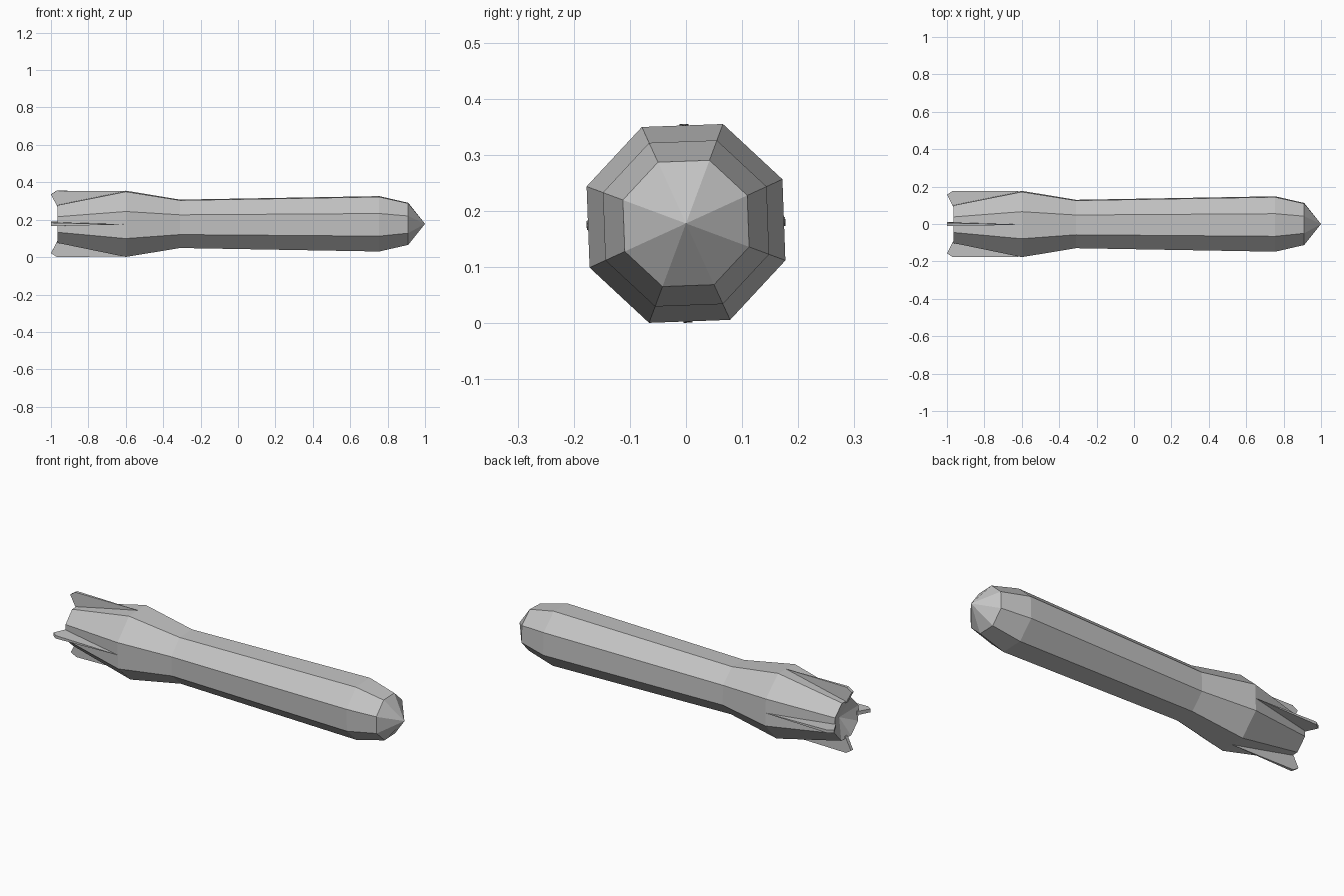
import bpy
import bmesh
from math import cos, sin, pi, radians
from mathutils import Matrix, Vector

if "Cube" in bpy.data.objects:
    bpy.data.objects.remove(bpy.data.objects["Cube"], do_unlink=True)

AXIS_Z = 0.178
SIDES = 8
TWIST = radians(2.1)

grey = bpy.data.materials.new("plain grey")
grey.use_nodes = True
grey.diffuse_color = (0.55, 0.55, 0.55, 1)
grey.node_tree.nodes["Principled BSDF"].inputs["Base Color"].default_value = (0.55, 0.55, 0.55, 1)


def finish(bm, name):
    bmesh.ops.recalc_face_normals(bm, faces=bm.faces)
    mesh = bpy.data.meshes.new(name)
    bm.to_mesh(mesh)
    bm.free()
    mesh.materials.append(grey)
    obj = bpy.data.objects.new(name, mesh)
    obj.location.z = AXIS_Z
    bpy.context.collection.objects.link(obj)
    return obj


# Body: eight-sided rings along x, with a pointed nose and a hollowed tail
profile = [(-0.965, 0.109), (-0.6, 0.189), (-0.31, 0.138), (0.755, 0.158), (0.91, 0.12)]
bm = bmesh.new()
rings = []
for x, r in profile:
    angles = [TWIST + (i + 0.5) * 2 * pi / SIDES for i in range(SIDES)]
    rings.append([bm.verts.new((x, r * cos(a), r * sin(a))) for a in angles])
nose = bm.verts.new((1, 0, 0))
tail = bm.verts.new((-0.92, 0, 0))
for i in range(SIDES):
    j = (i + 1) % SIDES
    for a, b in zip(rings, rings[1:]):
        bm.faces.new((a[i], a[j], b[j], b[i]))
    bm.faces.new((rings[-1][i], rings[-1][j], nose))
    bm.faces.new((rings[0][j], rings[0][i], tail))
finish(bm, "body")


# Fins: wedges that thicken from a sharp front to a blunt rear
outline = [(-0.6, 0.1, 0.0005), (-0.6, 0.175, 0.0005), (-0.97, 0.177, 0.008),
           (-1, 0.157, 0.009), (-0.965, 0.09, 0.01)]
for k, name in enumerate(("left_side_fin", "top_fin", "right_side_fin", "bottom_fin")):
    turn = Matrix.Rotation(k * pi / 2 + TWIST * 0.5, 3, "X")
    bm = bmesh.new()
    near, far = [[bm.verts.new(turn @ Vector((x, r, s * t))) for x, r, t in outline]
                 for s in (-1, 1)]
    bm.faces.new(near)
    bm.faces.new(far[::-1])
    for i in range(len(outline)):
        j = (i + 1) % len(outline)
        bm.faces.new((near[i], far[i], far[j], near[j]))
    finish(bm, name)
